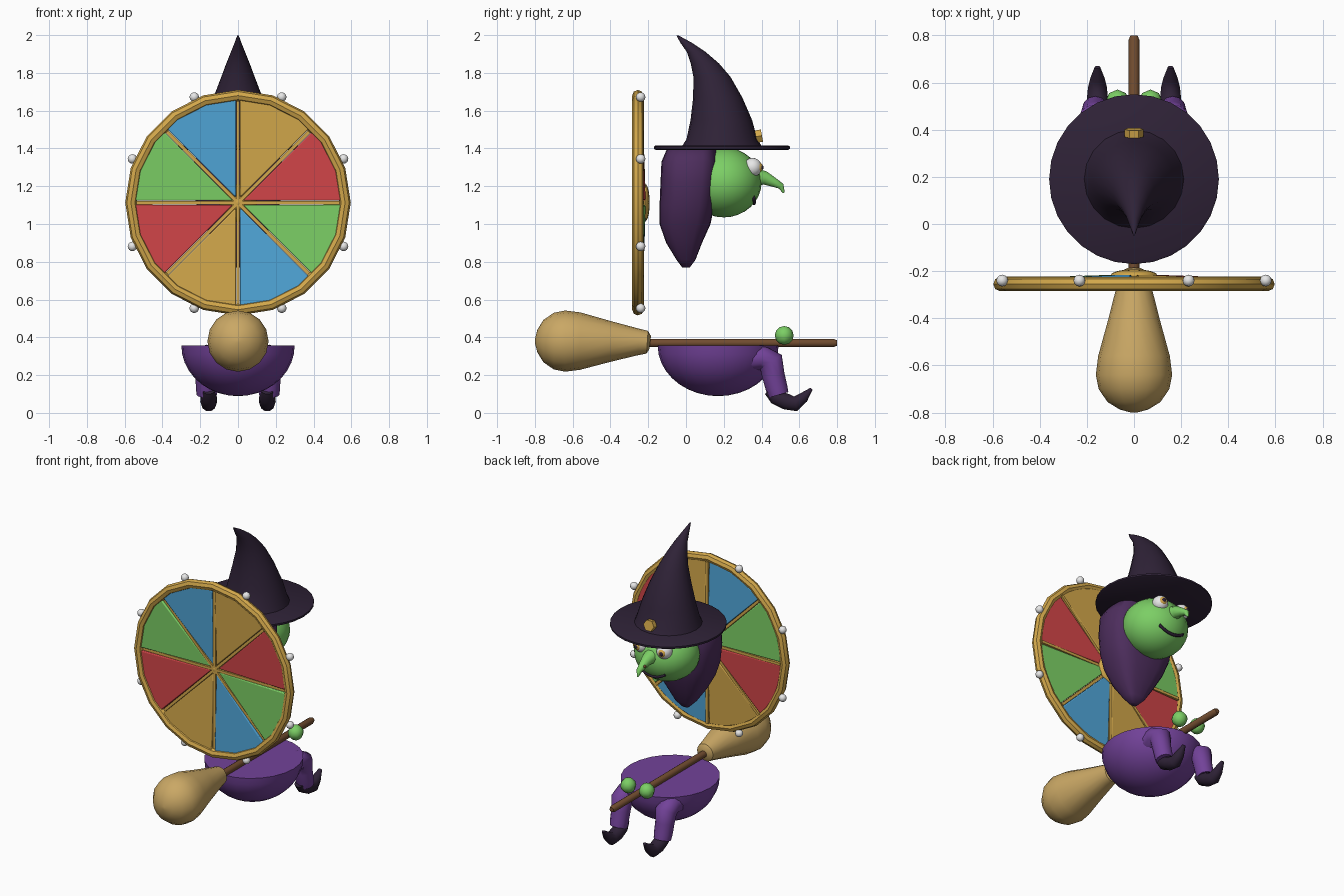
import bpy
import bmesh
from math import sin, cos, pi, radians, sqrt, copysign
from mathutils import Vector, Matrix

if "Cube" in bpy.data.objects:
    bpy.data.objects.remove(bpy.data.objects["Cube"])


def material(name, r, g, b):
    m = bpy.data.materials.new(name)
    m.use_nodes = True
    m.diffuse_color = (r, g, b, 1)
    shader = m.node_tree.nodes["Principled BSDF"]
    shader.inputs["Base Color"].default_value = (r, g, b, 1)
    shader.inputs["Roughness"].default_value = 0.7
    return m


gold = material("gold", 0.65, 0.39, 0.07)
straw = material("straw", 0.59, 0.39, 0.13)
wood = material("brown wood", 0.17, 0.075, 0.03)
purple = material("purple cloth", 0.17, 0.055, 0.32)
dark = material("dark cloth", 0.028, 0.016, 0.038)
hair_mat = material("hair purple", 0.075, 0.027, 0.11)
green = material("green", 0.2, 0.62, 0.13)
white = material("white", 0.8, 0.8, 0.8)
red = material("red", 0.64, 0.06, 0.065)
blue = material("blue", 0.08, 0.38, 0.69)


def finish(name, bm, mat, angle=40):
    bmesh.ops.recalc_face_normals(bm, faces=bm.faces[:])
    mesh = bpy.data.meshes.new(name)
    bm.to_mesh(mesh)
    bm.free()
    mesh.materials.append(mat)
    ob = bpy.data.objects.new(name, mesh)
    bpy.context.collection.objects.link(ob)
    bpy.ops.object.select_all(action='DESELECT')
    ob.select_set(True)
    bpy.context.view_layer.objects.active = ob
    bpy.ops.object.shade_smooth_by_angle(angle=radians(angle))
    return ob


def skin(bm, rings, closed=False):
    """Join rings of vertices with quads, capping the ends unless closed."""
    n = len(rings[0])
    pairs = list(zip(rings, rings[1:]))
    if closed:
        pairs.append((rings[-1], rings[0]))
    for a, b in pairs:
        for i in range(n):
            j = (i + 1) % n
            bm.faces.new((a[i], a[j], b[j], b[i]))
    if not closed:
        bm.faces.new(rings[0])
        bm.faces.new(rings[-1])


def loft(name, path, mat, x=0, n=16, level=False, power=1, angle=40):
    """Path of (y, z, half width, half depth); level keeps rings horizontal."""
    bm = bmesh.new()
    rings = []
    for i, (y, z, rx, rd) in enumerate(path):
        a, b = path[max(i - 1, 0)], path[min(i + 1, len(path) - 1)]
        t = Vector((0, b[0] - a[0], b[1] - a[1])).normalized()
        side = Vector((0, 1, 0)) if level else Vector((1, 0, 0)).cross(t)
        ring = []
        for k in range(n):
            c, s = cos(2 * pi * k / n), sin(2 * pi * k / n)
            c, s = (copysign(abs(v) ** power, v) for v in (c, s))
            ring.append(bm.verts.new(Vector((x + rx * c, y, z)) + side * rd * s))
        rings.append(ring)
    skin(bm, rings)
    return finish(name, bm, mat, angle)


def ball(name, at, size, mat, u=16, v=10):
    bm = bmesh.new()
    bmesh.ops.create_uvsphere(bm, u_segments=u, v_segments=v, radius=1)
    bmesh.ops.transform(bm, verts=bm.verts[:],
                        matrix=Matrix.Translation(at) @ Matrix.Diagonal((*size, 1)))
    return finish(name, bm, mat, 60)


def round_path(points):
    return [(y, z, r, r) for y, z, r in points]


# Prize wheel
WZ, WY = 1.113, -0.255


def on_wheel(r, a, y):
    return Vector((r * cos(a), y, WZ + r * sin(a)))


bm = bmesh.new()
skin(bm, [[bm.verts.new(on_wheel(0.567 + 0.03 * cos(b * pi / 4), a * pi / 10,
                                 WY + 0.03 * sin(b * pi / 4)))
           for b in range(8)] for a in range(20)], closed=True)
finish("wheel_rim", bm, gold)

for k, mat in enumerate((red, gold, blue, green) * 2):
    start, step = k * pi / 4, pi / 4 / 6
    outline = [(0.03, start + pi / 8)]
    outline += [(0.55, start + 0.02 + (step - 0.04 / 6) * i) for i in range(7)]
    bm = bmesh.new()
    skin(bm, [[bm.verts.new(on_wheel(r, a, y - 0.035 * r)) for r, a in outline]
              for y in (-0.25, -0.212)])
    panel = finish("wheel_panel", bm, mat, 30)
    bevel = panel.modifiers.new("soft edge", 'BEVEL')
    bevel.width, bevel.segments = 0.006, 2
    ball("wheel_peg", on_wheel(0.605, start + pi / 8, -0.24), (0.025,) * 3, white, 12, 8)

for k in range(4):
    bm = bmesh.new()
    bmesh.ops.create_cube(bm, size=1)
    bmesh.ops.transform(bm, verts=bm.verts[:], matrix=Matrix.Translation((0, -0.239, WZ))
                        @ Matrix.Rotation(k * pi / 4, 4, 'Y')
                        @ Matrix.Diagonal((1.1, 0.034, 0.018, 1)))
    finish("wheel_spoke", bm, gold)
ball("wheel_hub", (0, -0.218, WZ), (0.1, 0.026, 0.1), gold)
ball("wheel_hub_front", (0, -0.25, WZ), (0.022, 0.008, 0.022), gold, 8, 6)

# Broom
loft("broom_bristles", round_path([
    (-0.8, 0.38, 0.01), (-0.787, 0.38, 0.06), (-0.755, 0.38, 0.112), (-0.7, 0.38, 0.15),
    (-0.64, 0.38, 0.162), (-0.56, 0.38, 0.152), (-0.4, 0.378, 0.108),
    (-0.25, 0.376, 0.07), (-0.205, 0.374, 0.06), (-0.19, 0.372, 0.035)]), straw)
loft("broom_stick", round_path([(-0.25, 0.37, 0.023), (0.78, 0.37, 0.023),
                                (0.8, 0.37, 0.015)]), wood, n=10)

# Rounded skirt with a flat top
skirt = []
for k in range(10):
    a = k / 9 * pi / 2
    r = max(cos(a), 0.03)
    skirt.append((0.17, 0.357 - 0.268 * sin(a), 0.3 * r, 0.32 * r))
loft("skirt", skirt, purple, n=24, level=True, angle=50)

# Legs, pointed shoes and hands
for name, s in (("left", 1), ("right", -1)):
    loft(name + "_leg", round_path([
        (0.3, 0.28, 0.06), (0.4, 0.295, 0.066), (0.45, 0.27, 0.068),
        (0.462, 0.2, 0.06), (0.48, 0.13, 0.058), (0.49, 0.095, 0.054)]),
        purple, x=0.165 * s, n=12, angle=60)
    loft(name + "_shoe", [
        (0.43, 0.115, 0.03, 0.02), (0.47, 0.085, 0.043, 0.04), (0.53, 0.06, 0.045, 0.045),
        (0.58, 0.048, 0.04, 0.042), (0.62, 0.08, 0.03, 0.03), (0.665, 0.128, 0.012, 0.008)],
        dark, x=0.155 * s, n=10, angle=60)
    ball(name + "_hand", (0.07 * s, 0.52, 0.41), (0.05,) * 3, green, 8, 6)

# Head and hair
HEAD, SIZE = Vector((0, 0.2, 1.22)), Vector((0.21, 0.2, 0.185))
ball("head", HEAD, SIZE, green, 24, 16)
loft("hair", [
    (0.03, 1.4, 0.19, 0.13), (0.02, 1.33, 0.235, 0.15), (0.015, 1.22, 0.24, 0.15),
    (0.005, 1.1, 0.22, 0.145), (-0.005, 1.0, 0.18, 0.135), (-0.01, 0.9, 0.125, 0.095),
    (0, 0.81, 0.065, 0.05), (0, 0.77, 0.025, 0.02)],
    hair_mat, n=20, level=True, power=0.65, angle=60)

# Face
loft("nose", round_path([
    (0.35, 1.25, 0.055), (0.42, 1.243, 0.037), (0.47, 1.218, 0.025),
    (0.503, 1.2, 0.018), (0.518, 1.165, 0.005)]), green, n=10, angle=60)
ball("wart", (-0.022, 0.475, 1.225), (0.01,) * 3, wood, 8, 6)
for name, s in (("left", 1), ("right", -1)):
    eye = Vector((0.085 * s, 0.352, 1.3))
    look = Vector((0.2 * s, 1, 0)).normalized()
    ball(name + "_eye", eye, (0.05,) * 3, white)
    ball(name + "_iris", eye + look * 0.026, (0.03,) * 3, gold, 12, 8)
    ball(name + "_pupil", eye + look * 0.044, (0.016,) * 3, dark, 10, 6)

bm = bmesh.new()
rings = []
for i in range(11):
    x = (i - 5) * 0.019
    z = 1.11 + 3.5 * x * x
    y = 0.2 + SIZE.y * sqrt(1 - (x / SIZE.x) ** 2 - ((z - HEAD.z) / SIZE.z) ** 2)
    rings.append([bm.verts.new((x, y + 0.01 * cos(b * pi / 3), z + 0.01 * sin(b * pi / 3)))
                  for b in range(6)])
skin(bm, rings)
finish("mouth", bm, dark, 70)

# Bent pointed hat with a buckle
loft("hat_brim", [(0.19, 1.393, 0.352, 0.352), (0.19, 1.398, 0.36, 0.36),
                  (0.19, 1.41, 0.36, 0.36), (0.19, 1.416, 0.35, 0.35)],
     dark, n=28, level=True)
loft("hat_cone", [
    (0.19, 1.405, 0.215, 0.215), (0.19, 1.45, 0.2, 0.187), (0.187, 1.55, 0.17, 0.163),
    (0.168, 1.67, 0.13, 0.13), (0.137, 1.78, 0.088, 0.098), (0.1, 1.85, 0.062, 0.075),
    (0.055, 1.91, 0.038, 0.05), (0, 1.96, 0.018, 0.03), (-0.045, 1.998, 0.004, 0.006)],
    dark, n=20, level=True, angle=60)
loft("hat_buckle", [(0.37, 1.462, 0.04, 0.038), (0.402, 1.468, 0.04, 0.038)], gold, n=6)
